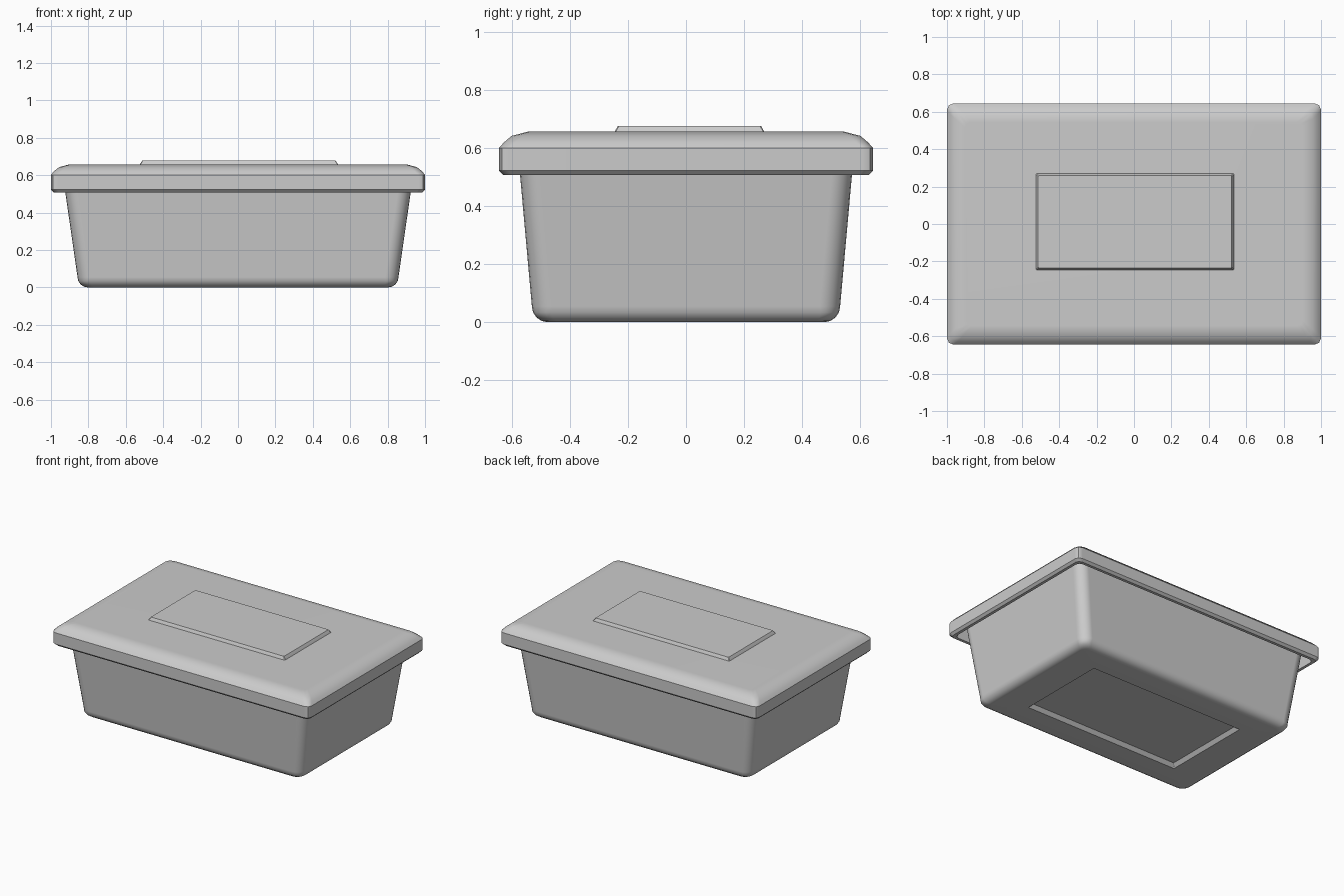
import bpy, bmesh, math

if "Cube" in bpy.data.objects:
    bpy.data.objects.remove(bpy.data.objects["Cube"])


def ring(bm, hx, hy, z, r, seg, cx=0, cy=0):
    """One rounded-rectangle loop of vertices."""
    verts = []
    for i, (sx, sy) in enumerate([(1, 1), (-1, 1), (-1, -1), (1, -1)]):
        for k in range(seg + 1):
            a = math.pi / 2 * (i + k / seg)
            verts.append(bm.verts.new((cx + sx * (hx - r) + r * math.cos(a),
                                       cy + sy * (hy - r) + r * math.sin(a), z)))
    return verts


def loft(name, rings, seg, cx=0, cy=0, cap_start=True):
    """Skin a list of (half_x, half_y, z, corner_radius) loops and cap the ends."""
    bm = bmesh.new()
    loops = [ring(bm, hx, hy, z, r, seg, cx, cy) for hx, hy, z, r in rings]
    n = len(loops[0])
    for a, b in zip(loops, loops[1:]):
        for i in range(n):
            j = (i + 1) % n
            bm.faces.new((a[i], a[j], b[j], b[i]))
    bm.faces.new(loops[-1])
    if cap_start:
        bm.faces.new(list(reversed(loops[0])))
    bmesh.ops.recalc_face_normals(bm, faces=bm.faces)
    me = bpy.data.meshes.new(name)
    bm.to_mesh(me)
    bm.free()
    ob = bpy.data.objects.new(name, me)
    bpy.context.collection.objects.link(ob)
    bpy.ops.object.select_all(action='DESELECT')
    ob.select_set(True)
    bpy.context.view_layer.objects.active = ob
    bpy.ops.object.shade_smooth_by_angle(angle=math.radians(35))
    wn = ob.modifiers.new("weighted_normals", 'WEIGHTED_NORMAL')
    wn.keep_sharp = True
    return ob


# Tub: recessed base panel, rounded foot, tapered wall, rim, thin hollow inside
foot = [(0.858 - 0.055 * (1 - math.cos(a)), 0.532 - 0.055 * (1 - math.cos(a)),
         0.055 * (1 - math.sin(a)), 0.07 - 0.02 * math.sin(a))
        for a in (math.pi / 2 * (1 - k / 4) for k in range(5))]
loft("tub",
     [(0.58, 0.302, 0.025, 0.004), (0.60, 0.322, 0.0, 0.004)] + foot +
     [(0.938, 0.582, 0.61, 0.07),
      (0.918, 0.562, 0.61, 0.055),
      (0.836, 0.51, 0.07, 0.05),
      (0.80, 0.475, 0.045, 0.03)], seg=5)

# Lid: hollow underside, lip, rounded shoulder, flat top
loft("lid",
     [(0.955, 0.60, 0.615, 0.03),
      (0.965, 0.61, 0.508, 0.03),
      (0.985, 0.63, 0.508, 0.03),
      (1.0, 0.645, 0.523, 0.035),
      (1.0, 0.645, 0.602, 0.035),
      (0.985, 0.629, 0.620, 0.04),
      (0.957, 0.602, 0.643, 0.04),
      (0.90, 0.545, 0.658, 0.03)], seg=2)

# Raised label panel on the lid
loft("lid_panel",
     [(0.53, 0.258, 0.652, 0.004),
      (0.53, 0.258, 0.658, 0.004),
      (0.517, 0.247, 0.678, 0.004)], seg=1, cx=0.005, cy=0.012)
